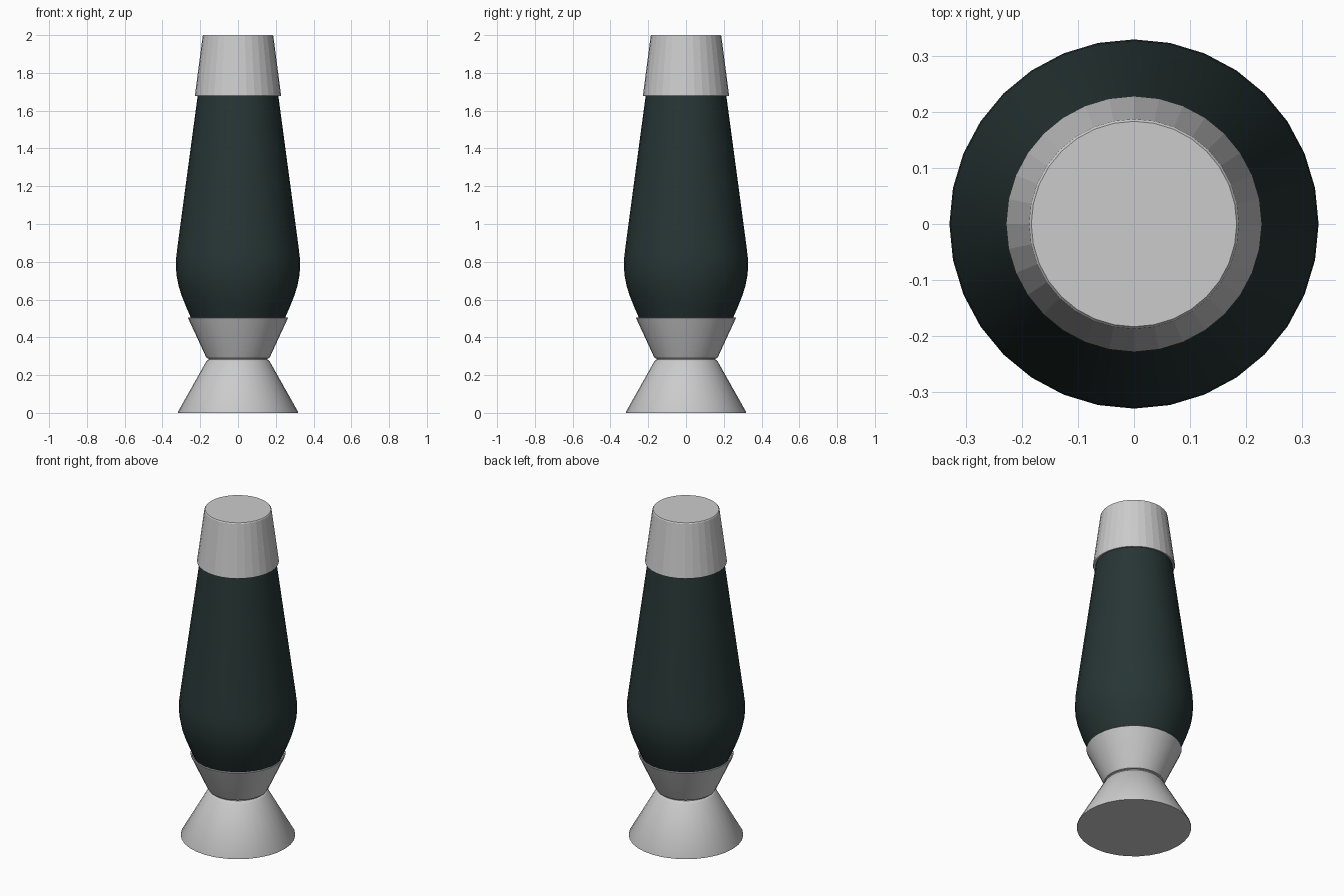
import bpy, bmesh
from math import cos, sin, pi, radians

if "Cube" in bpy.data.objects:
    bpy.data.objects.remove(bpy.data.objects["Cube"])

SIDES = 32


def lathe(name, profile, smooth=True, color=None):
    """Revolve an (radius, z) profile round z; radius 0 makes a closed end."""
    bm = bmesh.new()
    rings = []
    for r, z in profile:
        rings.append([bm.verts.new((r * cos(2 * pi * i / SIDES), r * sin(2 * pi * i / SIDES), z))
                      for i in range(SIDES)])
    for a, b in zip(rings, rings[1:]):
        for i in range(SIDES):
            j = (i + 1) % SIDES
            bm.faces.new((a[i], a[j], b[j], b[i]))
    bm.faces.new(rings[0][::-1])
    bm.faces.new(rings[-1])
    bmesh.ops.recalc_face_normals(bm, faces=bm.faces)
    mesh = bpy.data.meshes.new(name)
    bm.to_mesh(mesh)
    bm.free()
    obj = bpy.data.objects.new(name, mesh)
    bpy.context.collection.objects.link(obj)
    if color:
        mat = bpy.data.materials.new(name + "_color")
        mat.diffuse_color = color
        mat.use_nodes = True
        mat.node_tree.nodes["Principled BSDF"].inputs["Base Color"].default_value = mat.diffuse_color
        mesh.materials.append(mat)
    if smooth:
        bpy.ops.object.select_all(action='DESELECT')
        obj.select_set(True)
        bpy.context.view_layer.objects.active = obj
        bpy.ops.object.shade_smooth_by_angle(angle=radians(30))
    return obj


# Flared foot with a small shoulder at the waist
lathe("base", [(0.318, 0), (0.318, 0.006), (0.168, 0.272), (0.158, 0.281), (0.15, 0.283)])

# Narrow groove joining foot and cup
lathe("waist", [(0.155, 0.276), (0.155, 0.295)])

# Cup holding the bottle, open with a thin rim
lathe("cup", [(0.155, 0.287), (0.165, 0.29), (0.172, 0.302), (0.265, 0.503), (0.263, 0.506),
              (0.257, 0.506), (0.242, 0.475)])

# Dark glass bottle with rounded bulge
lathe("bottle", [(0.232, 0.465), (0.25, 0.505), (0.275, 0.562), (0.297, 0.617), (0.314, 0.67),
                 (0.325, 0.725), (0.329, 0.775), (0.327, 0.825), (0.321, 0.875),
                 (0.267, 1.28), (0.212, 1.69)],
      color=(0.02, 0.036, 0.035, 1))

# Faceted tapering cap
lathe("cap", [(0.213, 1.68), (0.226, 1.677), (0.228, 1.682), (0.187, 1.995), (0.183, 2.0)], smooth=False)
